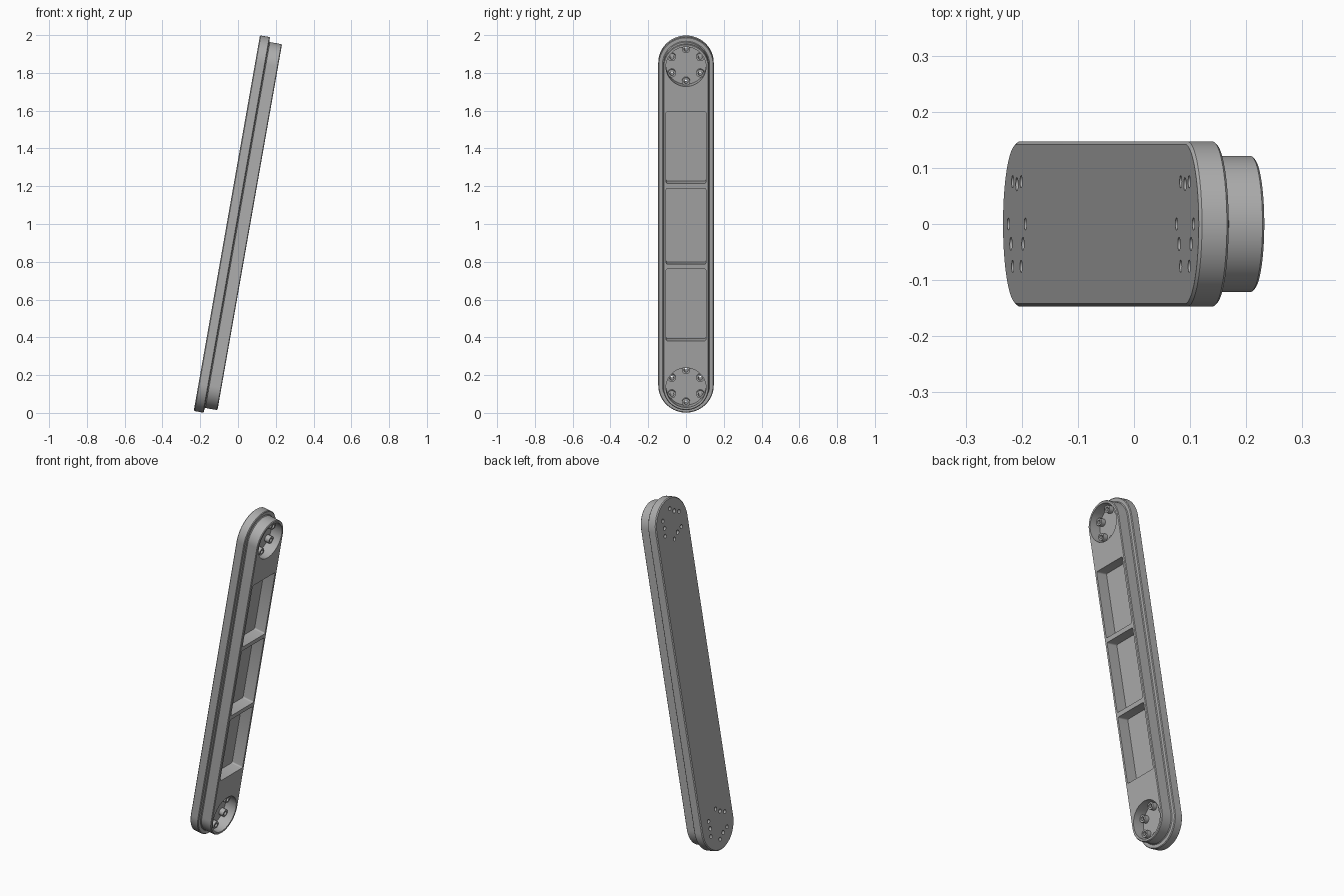
import bpy, bmesh
from math import sin, cos, pi, radians
from mathutils import Matrix, Vector

cube = bpy.data.objects.get("Cube")
if cube:
    bpy.data.objects.remove(cube)

# Local frame: x = thickness (back to front face), y = width, z = length
TILT = Matrix.Translation((-0.059, 0, 1.0045)) @ Matrix.Rotation(radians(10), 4, 'Y')
END = 0.8625          # distance from the middle to each rounded end's centre
PLATE, FRONT, FLOOR = 0.054, 0.123, 0.054

grey = bpy.data.materials.new("grey_metal")
grey.use_nodes = True
grey.diffuse_color = (0.42, 0.42, 0.42, 1)
grey.node_tree.nodes["Principled BSDF"].inputs["Base Color"].default_value = (0.42, 0.42, 0.42, 1)


def outline(radius, half_y=0.0, half_z=0.0, steps=12):
    """Rounded rectangle: four quarter arcs around the given corner centres."""
    points = []
    for q, (sy, sz) in enumerate([(1, 1), (-1, 1), (-1, -1), (1, -1)]):
        for i in range(steps + 1):
            a = (q + i / steps) * pi / 2
            p = Vector((sy * half_y + radius * cos(a), sz * half_z + radius * sin(a)))
            if not points or (p - points[-1]).length > 1e-5:
                points.append(p)
    if (points[0] - points[-1]).length < 1e-5:
        points.pop()
    return points


def loft(bm, rings, y=0, z=0, closed=False, **shape):
    """Skin (radius, depth) rings; cap the ends, or join them into a tube."""
    loops = [[bm.verts.new((x, y + p.x, z + p.y)) for p in outline(r, **shape)]
             for r, x in rings]
    pairs = list(zip(loops, loops[1:])) + ([(loops[-1], loops[0])] if closed else [])
    for a, b in pairs:
        for i in range(len(a)):
            j = (i + 1) % len(a)
            bm.faces.new((a[i], a[j], b[j], b[i]))
    if not closed:
        bm.faces.new(loops[0][::-1])
        bm.faces.new(loops[-1])


def finish(bm, name):
    bmesh.ops.recalc_face_normals(bm, faces=bm.faces)
    mesh = bpy.data.meshes.new(name)
    bm.to_mesh(mesh)
    bm.free()
    mesh.materials.append(grey)
    obj = bpy.data.objects.new(name, mesh)
    bpy.context.collection.objects.link(obj)
    obj.matrix_world = TILT
    return obj


def select(obj):
    bpy.ops.object.select_all(action='DESELECT')
    obj.select_set(True)
    bpy.context.view_layer.objects.active = obj


def ring_points(radius, count, start):
    for end in (-END, END):
        for i in range(count):
            a = start + i * 2 * pi / count
            yield radius * cos(a), end + radius * sin(a)


# Stepped link body with chamfered rims
bm = bmesh.new()
loft(bm, [(0.142, 0), (0.147, 0.005), (0.147, PLATE - 0.004), (0.143, PLATE),
          (0.125, PLATE), (0.121, PLATE + 0.004), (0.121, FRONT - 0.004), (0.117, FRONT)],
     half_z=END, steps=20)
body = finish(bm, "link_body")

# Pockets: three rectangular bays and a round seat at each end
bm = bmesh.new()
for z, half in ((-0.418, 0.193), (0.005, 0.204), (0.428, 0.193)):
    loft(bm, [(0.008, FLOOR), (0.008, 0.2)], z=z, half_y=0.097, half_z=half - 0.008, steps=4)
for end in (-END, END):
    loft(bm, [(0.106, FLOOR), (0.106, 0.2)], z=end, steps=16)
pockets = finish(bm, "pocket_cutter")

# Screw and pin holes through the end floors
bm = bmesh.new()
for y, z in ring_points(0.087, 6, pi / 6):
    loft(bm, [(0.011, -0.1), (0.011, 0.09)], y, z, steps=4)
for y, z in ring_points(0.071, 3, 0):
    loft(bm, [(0.012, -0.1), (0.012, 0.03)], y, z, steps=4)
holes = finish(bm, "hole_cutter")

for cutter in (pockets, holes):
    select(body)
    cut = body.modifiers.new("cut", 'BOOLEAN')
    cut.operation, cut.solver, cut.object = 'DIFFERENCE', 'EXACT', cutter
    bpy.ops.object.modifier_apply(modifier=cut.name)
    bpy.data.objects.remove(cutter)

# Screw bosses standing on the seat floors
bm = bmesh.new()
for y, z in ring_points(0.087, 6, pi / 6):
    loft(bm, [(0.021, FLOOR - 0.004), (0.021, FLOOR + 0.028),
              (0.011, FLOOR + 0.028), (0.011, FLOOR - 0.004)], y, z, closed=True, steps=5)
bosses = finish(bm, "screw_bosses")

for obj in (body, bosses):
    select(obj)
    bpy.ops.object.shade_smooth_by_angle(angle=radians(30))
